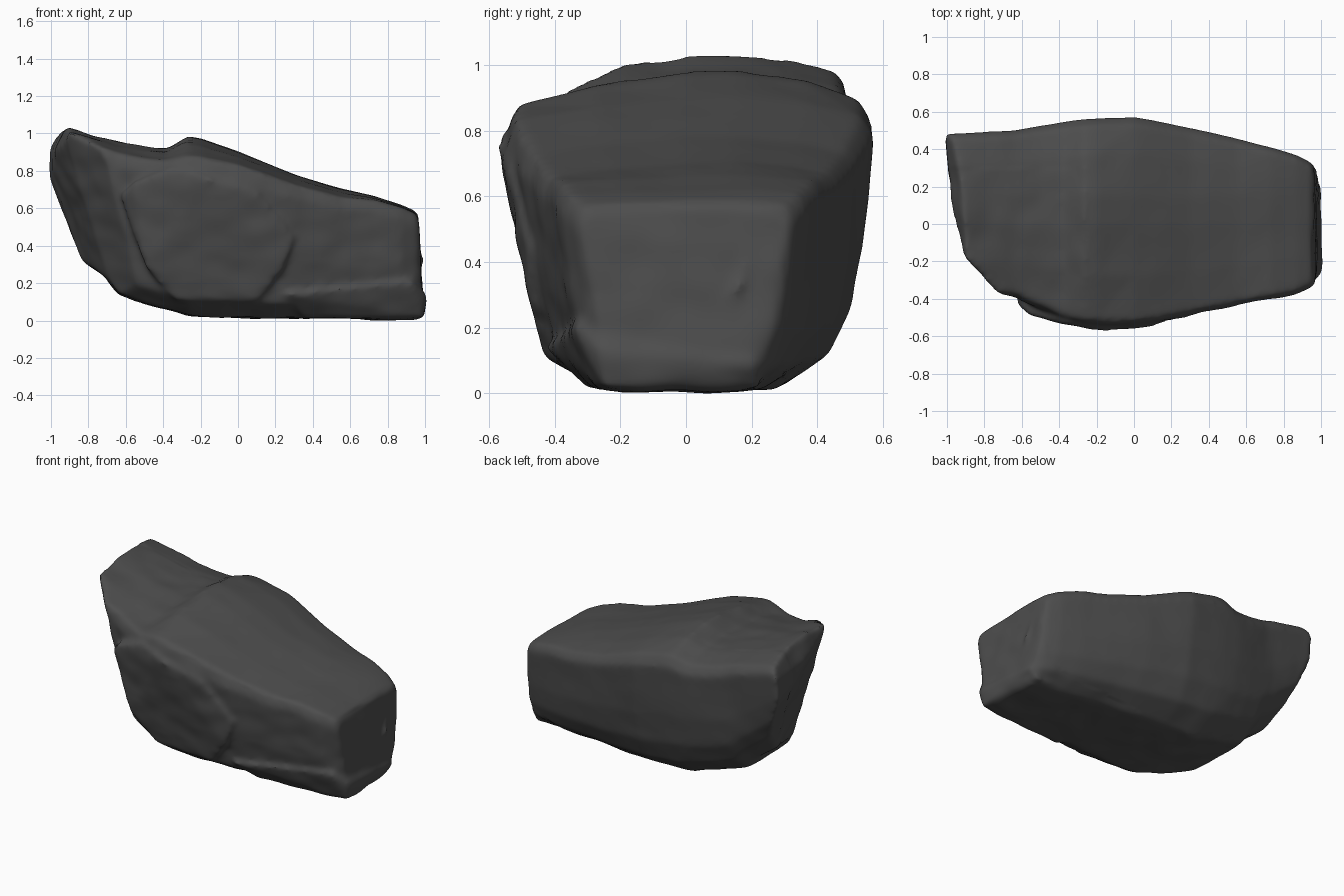
import bpy, bmesh
from mathutils import Vector, noise

if "Cube" in bpy.data.objects:
    bpy.data.objects.remove(bpy.data.objects["Cube"])

# Dark stone colour
stone = bpy.data.materials.new("dark grey stone")
stone.use_nodes = True
stone.diffuse_color = (0.075, 0.075, 0.075, 1)
bsdf = stone.node_tree.nodes["Principled BSDF"]
bsdf.inputs["Base Color"].default_value = stone.diffuse_color
bsdf.inputs["Roughness"].default_value = 0.9


def section(bm, x, front, back, top, base, crown):
    """One ring of the boulder: narrow base, wide shoulders, crowned top."""
    h = top - base
    edge = top - crown
    rear = top - crown * .8
    pts = [(front * .5, base), (front * .77, base + .1 * h), (front * .9, base + .42 * h),
           (front, edge - .09 * h), (front * .95, edge), (front * .5, top - crown * .4),
           (0, top - crown * .05), (.15, top), (back * .65, top - crown * .25),
           (back * .93, rear), (back, rear - .07 * h), (back * .945, base + .5 * h),
           (back * .88, base + .28 * h), (back * .76, base + .12 * h), (back * .5, base)]
    return [bm.verts.new((x, y, z)) for y, z in pts]


def slice_off(bm, point, normal):
    """Cleave the rock along a plane and close the cut."""
    geom = bm.verts[:] + bm.edges[:] + bm.faces[:]
    bmesh.ops.bisect_plane(bm, geom=geom, plane_co=point, plane_no=normal, clear_outer=True)
    bmesh.ops.holes_fill(bm, edges=[e for e in bm.edges if e.is_boundary], sides=0)


def add_hull(bm, points):
    """Add a convex chunk of stone."""
    part = bmesh.new()
    for p in points:
        part.verts.new(p)
    bmesh.ops.convex_hull(part, input=part.verts[:])
    loose = [v for v in part.verts if not v.link_faces]
    bmesh.ops.delete(part, geom=loose, context='VERTS')
    bmesh.ops.recalc_face_normals(part, faces=part.faces[:])
    mesh = bpy.data.meshes.new("chunk")
    part.to_mesh(mesh)
    part.free()
    bm.from_mesh(mesh)
    bpy.data.meshes.remove(mesh)


# Main body: x, front, back, top, base, crown
stations = [
    (-1.1, -.41, .485, 1.06, .47, .07), (-.92, -.41, .49, 1.045, .41, .07),
    (-.8, -.4, .495, 1.01, .31, .06), (-.71, -.385, .5, .985, .24, .055),
    (-.64, -.39, .505, .965, .15, .06), (-.5, -.45, .53, .94, .1, .07),
    (-.38, -.51, .55, .93, .075, .07), (-.27, -.535, .565, .995, .035, .11),
    (-.2, -.54, .57, .985, .03, .105),
    (0, -.545, .575, .91, .025, .07), (.3, -.49, .52, .79, .02, .055),
    (.55, -.435, .46, .71, .02, .04), (.73, -.4, .415, .672, .015, .02),
    (.87, -.375, .37, .628, .015, .015), (.945, -.335, .33, .595, .015, .015),
    (.985, -.29, .29, .53, .04, .02)]
bm = bmesh.new()
rings = [section(bm, *s) for s in stations]
for a, b in zip(rings, rings[1:]):
    for i in range(len(a)):
        j = (i + 1) % len(a)
        bm.faces.new((a[i], a[j], b[j], b[i]))
bm.faces.new(rings[0])
bm.faces.new(rings[-1])

# High end: upright face, bevelled rim, undercut and two leaning corner facets
for point, normal in [((-1.01, .47, .8), (-1, -.1, 0)),
                      ((-1.005, .47, .93), (-.95, -.1, .4)),
                      ((-1.01, .47, .77), (-1, -.1, -.34)),
                      ((-.98, .2, .85), (-1, -.28, -.3)),
                      ((-.9, -.12, .85), (-1, -.75, -.3)),
                      ((.975, 0, .3), (1, 0, .06))]:
    slice_off(bm, point, normal)
bmesh.ops.recalc_face_normals(bm, faces=bm.faces[:])

# Raised slab on the front face, proud at its outer edge and flush elsewhere
slab = [(-.63, -.42, .68), (-.56, -.49, .75), (-.54, -.455, .52), (-.5, -.44, .3),
        (-.34, -.4, .12), (.1, -.43, .11), (.24, -.475, .28), (.3, -.485, .45),
        (.1, -.545, .7), (-.15, -.575, .77), (-.35, -.535, .83)]
add_hull(bm, slab + [(x * .9, -.2, z) for x, y, z in slab])

# Foot ledge under the blunt end
foot = [(.25, -.43, .15), (.93, -.34, .22), (1.005, -.26, .15), (.99, -.25, .02),
        (.35, -.3, .02), (1.005, .22, .1), (.95, .23, .02), (.3, .2, .03)]
add_hull(bm, foot + [(.9, .2, .2), (.4, 0, .25)])

# Small nub on the blunt end
add_hull(bm, [(1.0, .16, .33), (.97, .2, .45), (.97, .12, .24), (.9, .26, .35), (.9, .1, .4)])

mesh = bpy.data.meshes.new("boulder")
bm.to_mesh(mesh)
bm.free()
rock = bpy.data.objects.new("boulder", mesh)
bpy.context.collection.objects.link(rock)

# Fuse the pieces and wear down the edges
fuse = rock.modifiers.new("fuse", 'REMESH')
fuse.mode = 'VOXEL'
fuse.voxel_size = 0.015
wear = rock.modifiers.new("wear", 'SMOOTH')
wear.factor = 0.5
wear.iterations = 14
depsgraph = bpy.context.evaluated_depsgraph_get()
worn = bpy.data.meshes.new_from_object(rock.evaluated_get(depsgraph))
rock.modifiers.clear()
rock.data = worn
worn.name = "boulder"

# Weathering: soft swells, with chipped relief on the front and the high top
for v, n in [(v, v.normal.copy()) for v in worn.vertices]:
    p = v.co.copy()
    swell = noise.noise(p * 3.1) * .006
    chips = noise.noise(Vector((p.x * 7, p.y * 7, p.z * 9))) * .008
    calm = (n.z > .6 and p.x > -.25) or p.y > .3
    v.co = p + n * (swell + chips * (.2 if calm else 1))

# Rest on the ground, centred
low = Vector([min(v.co[i] for v in worn.vertices) for i in range(3)])
high = Vector([max(v.co[i] for v in worn.vertices) for i in range(3)])
shift = (low + high) / -2
shift.z = -low.z
for v in worn.vertices:
    v.co += shift

worn.materials.clear()
worn.materials.append(stone)
for poly in worn.polygons:
    poly.material_index = 0
bpy.context.view_layer.objects.active = rock
rock.select_set(True)
bpy.ops.object.shade_smooth_by_angle(angle=0.7)
